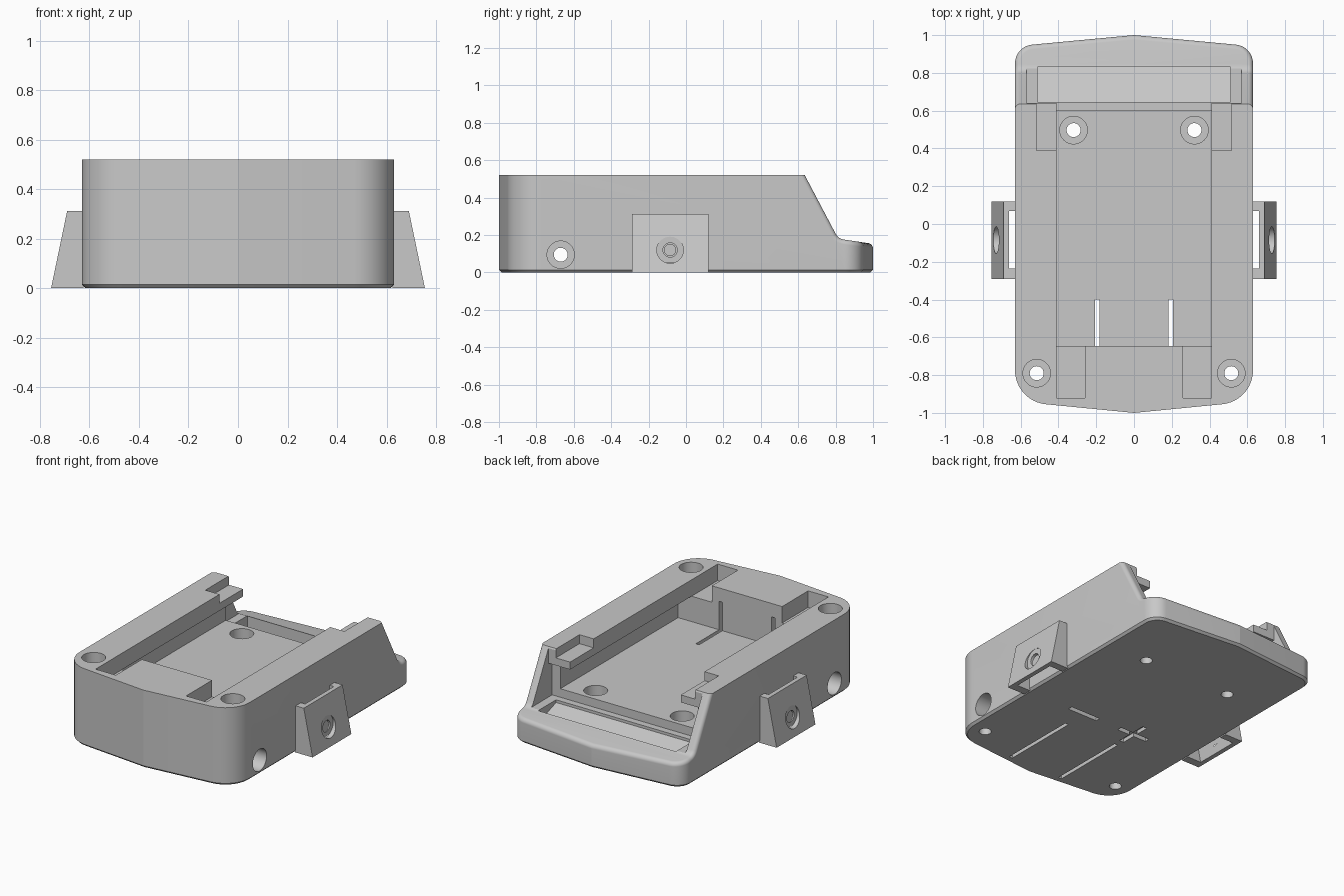
import bpy, bmesh, math

if "Cube" in bpy.data.objects:
    bpy.data.objects.remove(bpy.data.objects["Cube"])

grey = bpy.data.materials.new("plain_grey")
grey.diffuse_color = (0.58, 0.58, 0.58, 1)
grey.use_nodes = True
grey.node_tree.nodes["Principled BSDF"].inputs["Base Color"].default_value = grey.diffuse_color


def make(name, bm):
    bmesh.ops.recalc_face_normals(bm, faces=bm.faces)
    me = bpy.data.meshes.new(name)
    bm.to_mesh(me)
    bm.free()
    ob = bpy.data.objects.new(name, me)
    bpy.context.collection.objects.link(ob)
    me.materials.append(grey)
    return ob


def prism_bm(pts, axis, a, b):
    """Extrude a 2D outline along an axis from a to b."""
    place = {"x": lambda p, t: (t, p[0], p[1]),
             "y": lambda p, t: (p[0], t, p[1]),
             "z": lambda p, t: (p[0], p[1], t)}[axis]
    bm = bmesh.new()
    lo = [bm.verts.new(place(p, a)) for p in pts]
    hi = [bm.verts.new(place(p, b)) for p in pts]
    bm.faces.new(lo)
    bm.faces.new(hi)
    n = len(pts)
    for i in range(n):
        j = (i + 1) % n
        bm.faces.new((lo[i], lo[j], hi[j], hi[i]))
    bmesh.ops.recalc_face_normals(bm, faces=bm.faces)
    return bm


def prism(pts, axis, a, b, name="cutter"):
    return make(name, prism_bm(pts, axis, a, b))


def box(x0, x1, y0, y1, z0, z1):
    return prism([(x0, y0), (x1, y0), (x1, y1), (x0, y1)], "z", z0, z1)


def arc(cx, cy, r, a0, a1, n):
    return [(cx + r * math.cos(math.radians(a0 + (a1 - a0) * i / n)),
             cy + r * math.sin(math.radians(a0 + (a1 - a0) * i / n))) for i in range(n + 1)]


def cyl(u, v, r, axis, a, b):
    return prism(arc(u, v, r, 0, 352.5, 47), axis, a, b)


def cut(ob, *cutters):
    for c in cutters:
        c.hide_render = True
        m = ob.modifiers.new("cut", "BOOLEAN")
        m.operation, m.solver, m.object = "DIFFERENCE", "EXACT", c
        bpy.context.view_layer.objects.active = ob
        bpy.ops.object.modifier_apply(modifier=m.name)
        bpy.data.objects.remove(c)


def smooth(ob):
    bpy.ops.object.select_all(action="DESELECT")
    ob.select_set(True)
    bpy.context.view_layer.objects.active = ob
    bpy.ops.object.shade_smooth_by_angle(angle=math.radians(10.5))


# Housing: rounded outline with shallow pointed ends and a chamfered base
half = [(0, -1)] + arc(0.45, -0.775, 0.18, -84, 0, 12) + arc(0.53, 0.85, 0.10, 0, 84, 12) + [(0, 1)]
outline = half + [(-x, y) for x, y in half[-2:0:-1]]
bm = prism_bm(outline, "z", 0, 0.52)
base = [e for e in bm.edges if all(v.co.z < 0.001 for v in e.verts)]
bmesh.ops.bevel(bm, geom=base, offset=0.014, segments=1, affect="EDGES")
body = make("housing", bm)

# Sloping back with a filleted foot, down to the low rear rim
fillet = arc(0.853, 0.235, 0.06, 208, 262, 7)
cut(body, prism([(0.635, 0.6), (0.635, 0.52)] + fillet + [(1.0, 0.153), (1.1, 0.14), (1.1, 0.6)],
                "x", -0.8, 0.8))

# Round the outer edges of the slope and rear rim
bm = bmesh.new()
bm.from_mesh(body.data)
bm.normal_update()
rim = []
for e in bm.edges:
    if len(e.link_faces) == 2 and all(v.co.y > 0.63 and v.co.z > 0.1 for v in e.verts):
        f, g = sorted(e.link_faces, key=lambda q: q.normal.z)
        if abs(f.normal.z) < 0.1 and g.normal.z > 0.3 and g.normal.y > 0.02:
            rim.append(e)
bmesh.ops.bevel(bm, geom=rim, offset=0.025, segments=9, profile=0.5, affect="EDGES", clamp_overlap=False)
bm.to_mesh(body.data)
bm.free()

# Slide-in bay: undercut rails, open channel, rear shelf and sloping pocket
cut(body,
    box(-0.51, 0.51, -0.645, 0.61, 0.24, 0.41),
    box(-0.41, 0.41, -0.645, 0.65, 0.40, 0.60),
    box(-0.57, 0.57, 0.60, 0.835, 0.183, 0.41),
    box(-0.57, 0.57, 0.64, 0.835, 0.30, 0.60),
    box(-0.515, 0.515, 0.39, 0.65, 0.46, 0.62),
    prism([(0.645, 0.3), (0.645, 0.165), (0.83, 0.10), (0.83, 0.3)], "x", -0.51, 0.51))

for s in (-1, 1):
    def sbox(x0, x1, *r):
        return box(min(s * x0, s * x1), max(s * x0, s * x1), *r)
    cut(body,
        # front latch slots and terminal slits
        sbox(0.26, 0.41, -0.92, -0.64, 0.41, 0.6),
        sbox(0.183, 0.207, -0.93, -0.40, -0.1, 0.43),
        # corner and floor screw holes with counterbores
        cyl(s * 0.515, -0.79, 0.073, "z", 0.20, 0.6),
        cyl(s * 0.515, -0.79, 0.037, "z", -0.1, 0.3),
        cyl(s * 0.32, 0.497, 0.073, "z", 0.12, 0.3),
        cyl(s * 0.32, 0.497, 0.037, "z", -0.1, 0.2),
        # side counterbores and pilot holes
        cyl(-0.67, 0.095, 0.073, "x", *sorted((s * 0.53, s * 0.7))),
        cyl(-0.085, 0.12, 0.03, "x", *sorted((s * 0.56, s * 0.7))))
cut(body, cyl(-0.67, 0.095, 0.037, "x", -0.8, 0.8))

# Polarity grooves in the base
w, h = 0.016, 0.11
plus = [(w, w), (h, w), (h, -w), (w, -w), (w, -h), (-w, -h), (-w, -w), (-h, -w), (-h, w), (-w, w), (-w, h), (w, h)]
cut(body, prism([(x - 0.195, y - 0.24) for x, y in plus], "z", -0.1, 0.025),
    box(0.195 - h, 0.195 + h, -0.24 - w, -0.24 + w, -0.1, 0.025))
smooth(body)

# Side brackets: hollow wedge lugs with a counterbored hole
for s, side in ((-1, "left"), (1, "right")):
    lug = prism([(s * 0.625, 0), (s * 0.755, 0), (s * 0.69, 0.312), (s * 0.625, 0.312)],
                "y", -0.29, 0.12, side + "_bracket")
    cut(lug,
        prism([(s * 0.6, -0.02), (s * 0.729, -0.02), (s * 0.657, 0.33), (s * 0.6, 0.33)], "y", -0.235, 0.07),
        cyl(-0.085, 0.12, 0.071, "x", *sorted((s * 0.714, s * 0.8))),
        cyl(-0.085, 0.12, 0.038, "x", *sorted((s * 0.64, s * 0.8))))
    smooth(lug)
